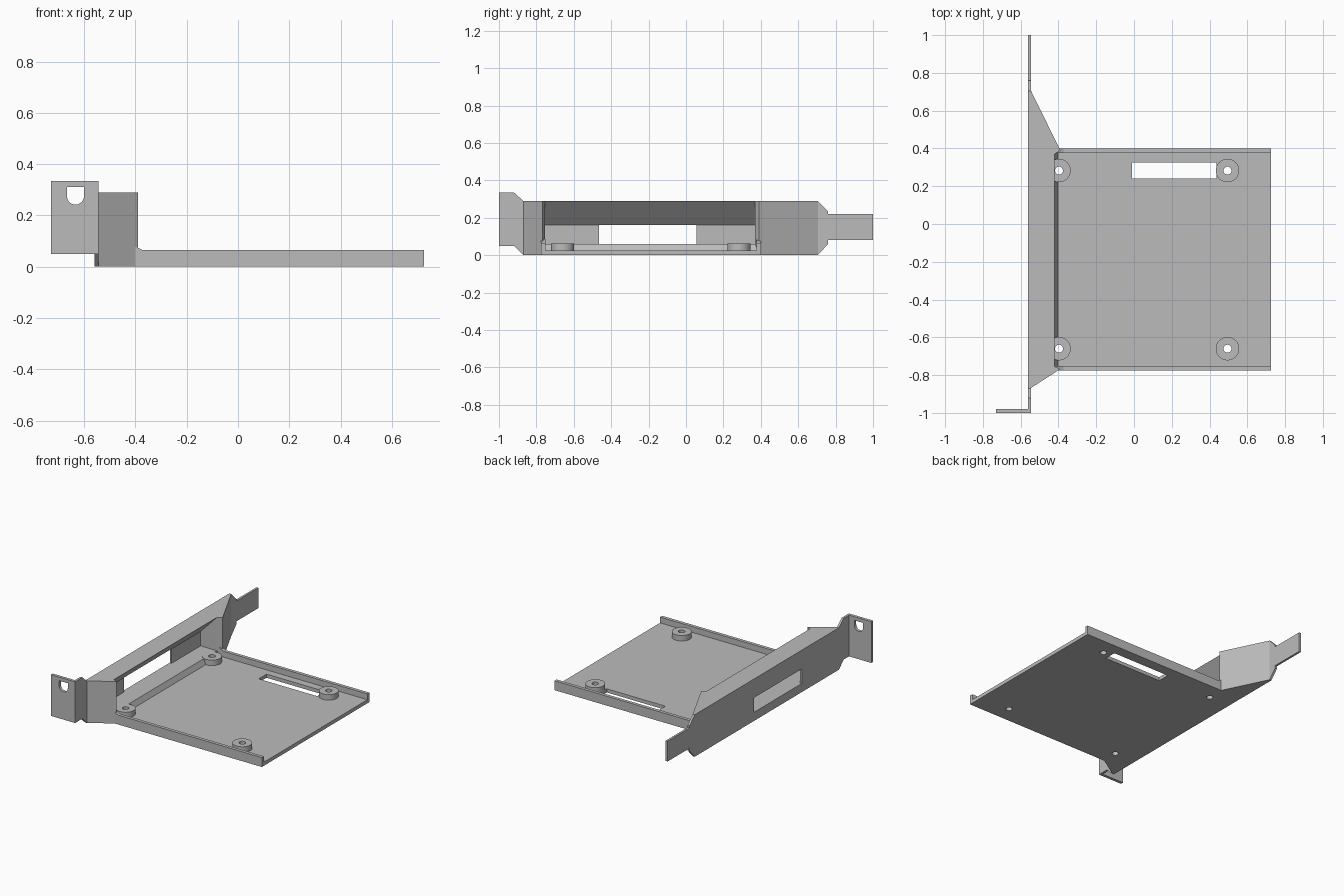
import bpy, bmesh, math
from mathutils import Vector

cube = bpy.data.objects.get("Cube")
if cube:
    bpy.data.objects.remove(cube, do_unlink=True)

grey = bpy.data.materials.new("plain grey")
grey.use_nodes = True
colour = (0.5, 0.5, 0.5, 1)
grey.diffuse_color = colour
grey.node_tree.nodes["Principled BSDF"].inputs["Base Color"].default_value = colour


def prism(name, points, axis, low, high):
    """Extrude a 2D outline along an axis."""
    place = {"x": lambda p, d: (d, p[0], p[1]),
             "y": lambda p, d: (p[0], d, p[1]),
             "z": lambda p, d: (p[0], p[1], d)}[axis]
    bm = bmesh.new()
    face = bm.faces.new([bm.verts.new(place(p, low)) for p in points])
    grown = bmesh.ops.extrude_face_region(bm, geom=[face])["geom"]
    shift = Vector(place((0, 0), high - low))
    bmesh.ops.translate(bm, vec=shift, verts=[v for v in grown if isinstance(v, bmesh.types.BMVert)])
    bmesh.ops.recalc_face_normals(bm, faces=bm.faces)
    mesh = bpy.data.meshes.new(name)
    bm.to_mesh(mesh)
    bm.free()
    mesh.materials.append(grey)
    obj = bpy.data.objects.new(name, mesh)
    bpy.context.collection.objects.link(obj)
    return obj


def rect(a0, a1, b0, b1):
    return [(a0, b0), (a1, b0), (a1, b1), (a0, b1)]


def circle(cx, cy, r, n=32):
    return [(cx + r * math.cos(math.tau * i / n), cy + r * math.sin(math.tau * i / n)) for i in range(n)]


def cut(obj, cutters):
    """Subtract cutters and bake the result."""
    bpy.context.view_layer.objects.active = obj
    for cutter in cutters:
        cutter.hide_render = True
        mod = obj.modifiers.new("cut", "BOOLEAN")
        mod.operation = "DIFFERENCE"
        mod.solver = "EXACT"
        mod.object = cutter
        bpy.ops.object.modifier_apply(modifier=mod.name)


def smooth(obj):
    bpy.ops.object.select_all(action="DESELECT")
    obj.select_set(True)
    bpy.context.view_layer.objects.active = obj
    bpy.ops.object.shade_smooth_by_angle(angle=math.radians(30))


OUT, IN = -0.56, -0.545      # bracket plate faces
TOP, FLOOR, RIM = 0.29, 0.025, 0.065
mounts = [(x, y) for x in (-0.397, 0.495) for y in (-0.66, 0.283)]
helpers = []

# Bracket plate with tapered ends and a port window
plate = prism("bracket_plate", [
    (-1, 0.05), (-0.92, 0.05), (-0.87, 0), (0.705, 0), (0.76, 0.06), (0.76, 0.08), (1, 0.08),
    (1, 0.22), (0.76, 0.22), (0.76, 0.235), (0.705, TOP), (-0.87, TOP), (-0.92, 0.335), (-1, 0.335)],
    "x", OUT, IN)
window = prism("window_cutter", rect(-0.465, 0.055, 0.06, 0.16), "x", -0.6, -0.5)
cut(plate, [window])
helpers.append(window)

# Screw flange with a round-bottomed hole
flange = prism("screw_flange", rect(-0.73, IN, 0.05, 0.335), "y", -1, -0.98)
arc = [(-0.634 + 0.033 * math.cos(a), 0.275 + 0.033 * math.sin(a))
       for a in (math.pi + math.pi * i / 16 for i in range(17))]
hole = prism("flange_cutter", arc + [(-0.601, 0.31), (-0.667, 0.31)], "y", -1.1, -0.9)
cut(flange, [hole])
helpers.append(hole)

# Tray floor, and the raised ledge where it meets the bracket
floor = prism("tray_floor", rect(IN, 0.725, -0.775, 0.4), "z", 0, FLOOR)
ledge = prism("ledge", [(IN, 0.01), (-0.402, 0.01), (-0.402, FLOOR), (-0.42, 0.06), (IN, 0.06)],
              "y", -0.77, 0.38)

# Round standoffs, drilled through the floor
drills = [prism("drill_cutter", circle(x, y, 0.021), "z", -0.1, 0.15) for x, y in mounts]
slot = prism("slot_cutter", rect(-0.01, 0.437, 0.24, 0.325), "z", -0.1, 0.02 + FLOOR)
helpers += drills + [slot]
cut(floor, drills + [slot])
cut(ledge, drills[:2])
for (x, y), drill in zip(mounts, drills):
    post = prism("standoff", circle(x, y, 0.062), "z", FLOOR - 0.005, 0.063)
    cut(post, [drill])
    smooth(post)

# Tray side walls, rising slightly at the bracket
rim = [(-0.42, 0), (0.725, 0), (0.725, RIM), (-0.372, RIM), (-0.415, 0.087), (-0.42, 0.087)]
for name, low, high in (("right_wall", -0.775, -0.752), ("left_wall", 0.377, 0.4)):
    prism("tray_" + name, rim, "y", low, high)

# Solid wedges joining tray and bracket
prism("front_wedge", [(IN, -0.868), (-0.39, -0.768), (-0.42, -0.755), (IN, -0.755)], "z", 0, TOP)
prism("back_wedge", [(IN, 0.37), (-0.42, 0.37), (-0.39, 0.39), (IN, 0.705)], "z", 0, TOP)

# Roof with a sloping underside
prism("roof", [(IN, 0.16), (-0.42, TOP), (IN, TOP)], "y", -0.757, 0.372)

for helper in helpers:
    bpy.data.objects.remove(helper, do_unlink=True)
